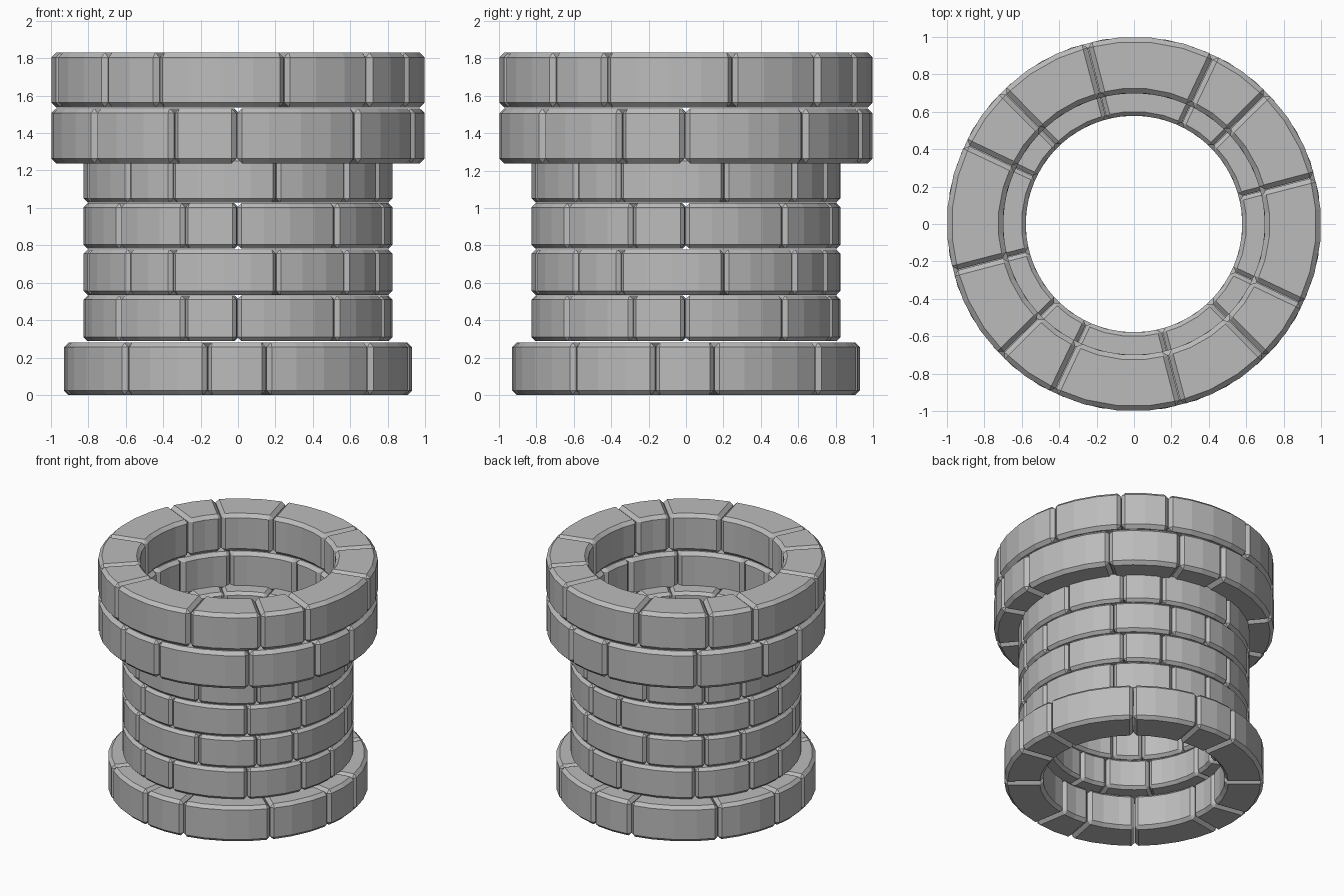
import bpy, bmesh, math

if "Cube" in bpy.data.objects:
    bpy.data.objects.remove(bpy.data.objects["Cube"])

stone = bpy.data.materials.new("grey stone")
stone.diffuse_color = (0.5, 0.5, 0.5, 1)
stone.use_nodes = True
stone.node_tree.nodes["Principled BSDF"].inputs["Base Color"].default_value = stone.diffuse_color


def add_brick(bm, r_out, r_in, z0, z1, a0, a1, gap):
    """Curved block between two angles (degrees), one facet per 10 degrees."""
    n = round((a1 - a0) / 10)
    rows = []
    for i in range(n + 1):
        a = a0 + (a1 - a0) * i / n
        a += gap if i == 0 else -gap if i == n else 0
        c, s = math.cos(math.radians(a)), math.sin(math.radians(a))
        rows.append([bm.verts.new((r * c, r * s, z)) for r, z in
                     ((r_in, z0), (r_out, z0), (r_out, z1), (r_in, z1))])
    for p, q in zip(rows, rows[1:]):
        for k in range(4):
            m = (k + 1) % 4
            bm.faces.new((p[k], p[m], q[m], q[k]))
    bm.faces.new(rows[0])
    bm.faces.new(rows[-1][::-1])


def ring(name, radius, z0, z1, start):
    """Course of bricks: 40, 30 and 20 degree blocks repeated four times."""
    bm = bmesh.new()
    a = start - 0.4
    for _ in range(4):
        for span in (40, 30, 20):
            add_brick(bm, radius, radius * 0.7, z0, z1, a, a + span, 0.12)
            a += span
    bmesh.ops.recalc_face_normals(bm, faces=bm.faces)
    me = bpy.data.meshes.new(name)
    bm.to_mesh(me)
    bm.free()
    me.materials.append(stone)
    ob = bpy.data.objects.new(name, me)
    bpy.context.collection.objects.link(ob)
    # chamfered brick edges
    bev = ob.modifiers.new("chamfer", 'BEVEL')
    bev.width = 0.026 * radius
    bev.segments = 1
    bev.limit_method = 'ANGLE'
    bev.angle_limit = math.radians(30)


# foot course
ring("base_course", 0.93, 0.0, 0.28, 10)
# shaft courses, joints staggered
for i in range(4):
    z = 0.288 + 0.247 * i
    ring(f"shaft_course_{i + 1}", 0.828, z, z + 0.243, 65 if i % 2 else 0)
# wide rim courses
ring("lower_rim_course", 1.0, 1.238, 1.532, 0)
ring("upper_rim_course", 1.0, 1.537, 1.831, 65)
